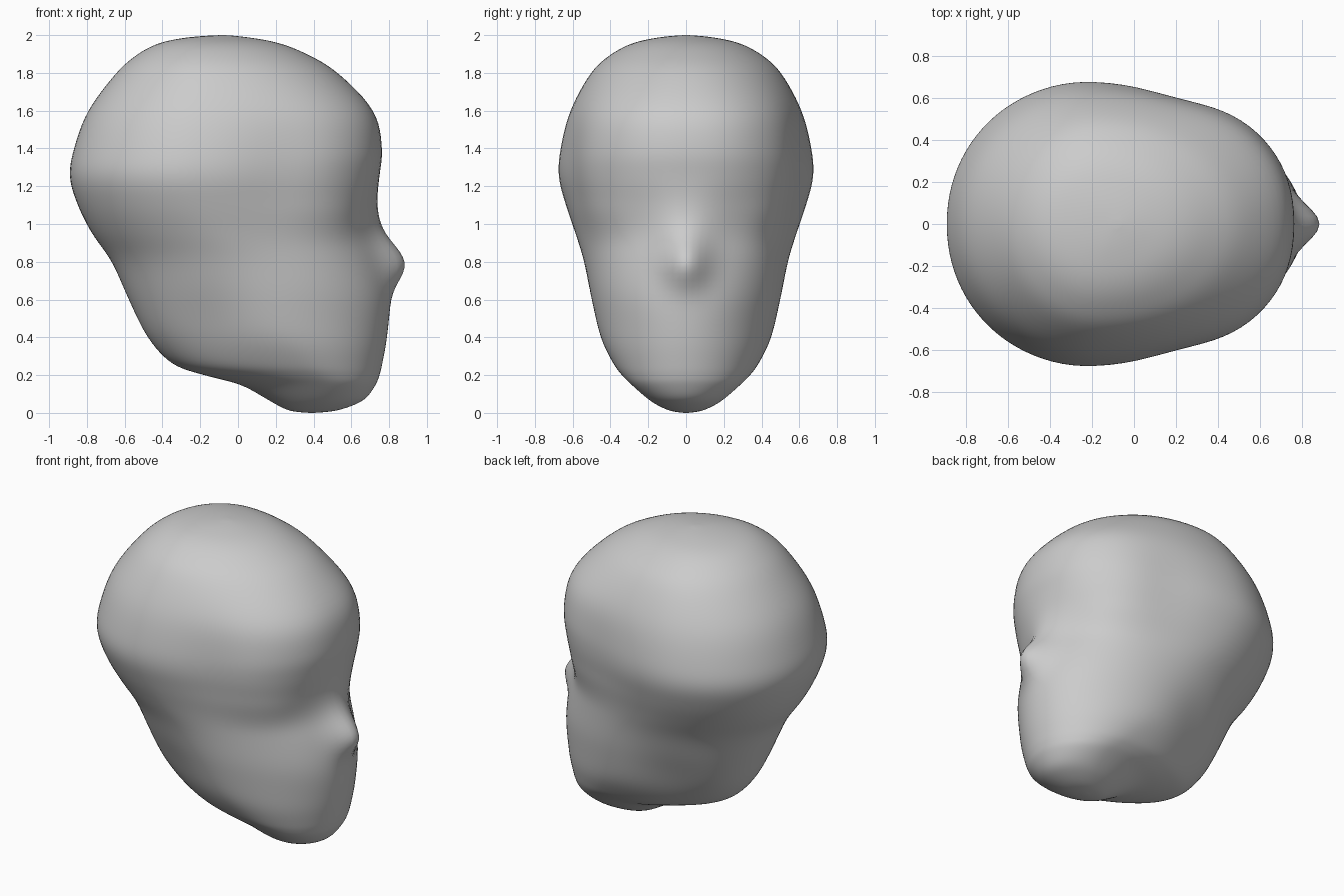
import bpy
import bmesh
from math import sin, cos, exp, tau

default = bpy.data.objects.get("Cube")
if default:
    bpy.data.objects.remove(default, do_unlink=True)

SEGMENTS = 96
STEPS = 6

# Head sections from chin to crown: height, back, front, half width
SECTIONS = [
    (0, .38, .40, .01), (.01, .28, .51, .08), (.04, .21, .61, .15),
    (.08, .14, .68, .21), (.15, .01, .73, .29), (.2, -.18, .75, .34),
    (.26, -.35, .765, .385), (.4, -.48, .79, .455), (.6, -.58, .805, .505),
    (.8, -.67, .77, .545), (.95, -.775, .735, .59), (1.1, -.85, .73, .64),
    (1.25, -.893, .75, .678), (1.4, -.87, .765, .668), (1.6, -.795, .72, .615),
    (1.8, -.645, .53, .505), (1.9, -.53, .365, .395), (1.96, -.41, .21, .275),
    (1.99, -.25, .04, .13), (2, -.09, -.07, .01),
]


def spline(a, b, c, d, t):
    """Smooth interpolation from b to c."""
    return b + t / 2 * (c - a + t * (2 * a - 5 * b + 4 * c - d
                                     + t * (3 * (b - c) + d - a)))


def smoothstep(low, high, value):
    t = min(max((value - low) / (high - low), 0), 1)
    return t * t * (3 - 2 * t)


def bump(value, centre, spread):
    return exp(-((value - centre) / spread) ** 2)


def rounded(value, power):
    return (1 if value >= 0 else -1) * abs(value) ** power


def head_point(section, angle):
    z, back, front, width = section
    # The skull is widest behind its middle, the jaw ahead of it
    half = (front - back) / 2
    shift = .25 * bump(z, .2, .2) - .16 * smoothstep(.6, 1.3, z)
    widest = (back + front) / 2 + half * shift
    # Broad forehead and brow
    c, s = cos(angle), sin(angle)
    brow = smoothstep(.85, 1.1, z) * (1 - smoothstep(1.55, 1.9, z))
    power = 1 - brow * (.03 + .09 * smoothstep(-.4, .4, c))
    reach = front - widest if c >= 0 else widest - back
    x = widest + reach * rounded(c, power)
    y = width * rounded(s, power)
    # Hollow between jaw and neck, and the temples
    y *= 1 - .1 * bump(x, -.2, .23) * bump(z, .42, .22)
    y *= 1 - .06 * bump(x, .22, .22) * bump(z, 1.25, .35)
    # Nose, bridge and eye sockets
    if c > 0:
        nose = .142 * bump(z, .79, .16 if z > .79 else .11) * bump(y, 0, .1)
        bridge = .015 * bump(z, 1.05, .13) * bump(y, 0, .1)
        socket = .02 * bump(z, 1.0, .17) * bump(abs(y), .26, .13)
        x += nose + bridge - socket * smoothstep(.3, .6, x)
    return x, y, z


# Refine the sections into closely spaced rings
rings = []
last = len(SECTIONS) - 1
for i in range(last):
    four = [SECTIONS[min(max(k, 0), last)] for k in range(i - 1, i + 3)]
    for j in range(STEPS):
        rings.append([spline(*values, j / STEPS) for values in zip(*four)])
rings.append(SECTIONS[last])

# Loft the rings into one skin
bm = bmesh.new()
loops = [[bm.verts.new(head_point(ring, tau * k / SEGMENTS))
          for k in range(SEGMENTS)] for ring in rings]
for low, high in zip(loops, loops[1:]):
    for k in range(SEGMENTS):
        n = (k + 1) % SEGMENTS
        bm.faces.new((low[k], low[n], high[n], high[k]))
bm.faces.new(loops[0][::-1])
bm.faces.new(loops[-1])
for face in bm.faces:
    face.smooth = True
mesh = bpy.data.meshes.new("head")
bm.to_mesh(mesh)
bm.free()
head = bpy.data.objects.new("head", mesh)
bpy.context.collection.objects.link(head)

# Soften the lofted skin
soften = head.modifiers.new("soften", "SMOOTH")
soften.factor = .5
soften.iterations = 12

# Plain grey clay
grey = bpy.data.materials.new("grey clay")
grey.use_nodes = True
grey.diffuse_color = (.6, .6, .6, 1)
grey.node_tree.nodes["Principled BSDF"].inputs["Base Color"].default_value = (.6, .6, .6, 1)
mesh.materials.append(grey)
